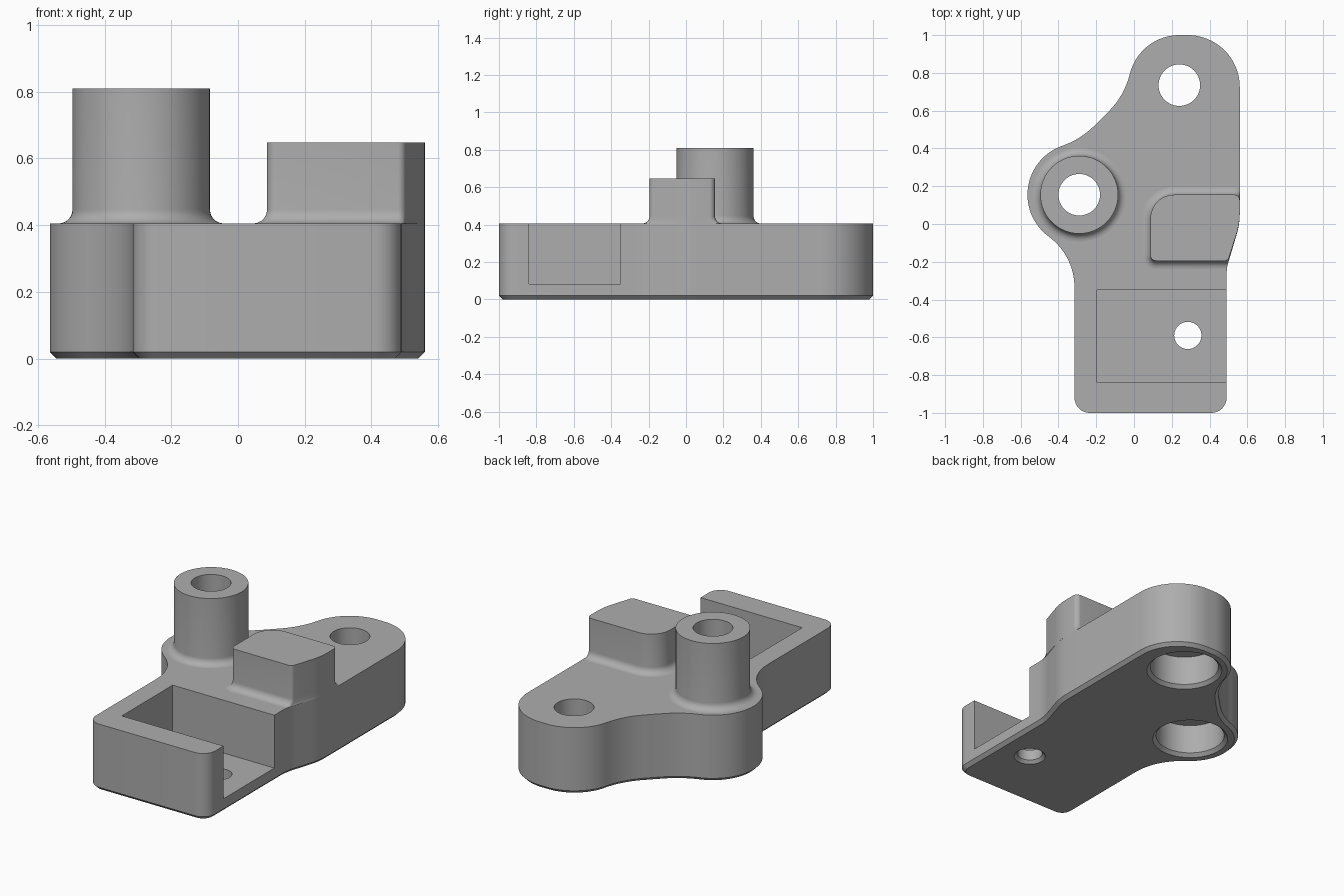
import bpy, bmesh
from math import sin, cos, tan, pi, radians
from mathutils import Vector

cube = bpy.data.objects.get("Cube")
if cube:
    bpy.data.objects.remove(cube, do_unlink=True)

grey = bpy.data.materials.new("machined grey")
grey.use_nodes = True
GREY = (0.42, 0.42, 0.42, 1)
grey.diffuse_color = GREY
grey.node_tree.nodes["Principled BSDF"].inputs["Base Color"].default_value = GREY

TOP = 0.405           # top of the base plate
BOSS = (-0.29, 0.155)
EYE = (0.24, 0.735)
DRAIN = (0.285, -0.59)


def arc(cx, cy, r, a0, a1, n=20):
    """Points on an arc, angles in degrees."""
    steps = [radians(a0 + (a1 - a0) * i / n) for i in range(n + 1)]
    return [(cx + r * cos(a), cy + r * sin(a)) for a in steps]


def fillet(prev, corner, nxt, r, n=8):
    """Points rounding one corner of a path."""
    p, c, q = Vector(prev), Vector(corner), Vector(nxt)
    u, v = (p - c).normalized(), (q - c).normalized()
    half = u.angle(v) / 2
    start, end = c + u * r / tan(half), c + v * r / tan(half)
    centre = c + (u + v).normalized() * r / sin(half)
    a, b = start - centre, end - centre
    sweep = pi - 2 * half
    pts = []
    for i in range(n + 1):
        t = sweep * i / n
        pts.append(tuple(centre + (a * sin(sweep - t) + b * sin(t)) / sin(sweep)))
    return pts


def outline(items):
    """Closed path from rounded corners (x, y, r) and ready-made arcs (lists)."""
    pts, count = [], len(items)
    for i, it in enumerate(items):
        if isinstance(it, list):
            pts += it
            continue
        before, after = items[i - 1], items[(i + 1) % count]
        p = before[-1] if isinstance(before, list) else before[:2]
        q = after[0] if isinstance(after, list) else after[:2]
        pts += fillet(p, it[:2], q, it[2])
    return pts


def loft(name, sections, cap_start=True, cap_end=True):
    """Skin a stack of (path, z) sections that share a point count."""
    bm = bmesh.new()
    rings = [[bm.verts.new((x, y, z)) for x, y in path] for path, z in sections]
    n = len(rings[0])
    for lo, hi in zip(rings, rings[1:]):
        for i in range(n):
            j = (i + 1) % n
            bm.faces.new((lo[i], lo[j], hi[j], hi[i]))
    if cap_start:
        bm.faces.new(rings[0][::-1])
    if cap_end:
        bm.faces.new(rings[-1])
    return finish(name, bm)


def finish(name, bm):
    mesh = bpy.data.meshes.new(name)
    bm.to_mesh(mesh)
    bm.free()
    mesh.materials.append(grey)
    ob = bpy.data.objects.new(name, mesh)
    bpy.context.collection.objects.link(ob)
    return ob


def lathe(name, centre, profile, cap=True):
    return loft(name, [(arc(*centre, r, 0, 354.375, 63), z) for r, z in profile], cap, cap)


def activate(ob):
    bpy.ops.object.select_all(action='DESELECT')
    ob.select_set(True)
    bpy.context.view_layer.objects.active = ob


def cut(target, cutter):
    activate(target)
    mod = target.modifiers.new("cut", 'BOOLEAN')
    mod.operation, mod.solver, mod.object = 'DIFFERENCE', 'EXACT', cutter
    bpy.ops.object.modifier_apply(modifier=mod.name)
    bpy.data.objects.remove(cutter, do_unlink=True)


# Base plate with a chamfered lower rim
plate_path = outline([
    (-0.315, -1, 0.08), (0.49, -1, 0.08),
    (0.49, -0.22, 0.35), (0.56, 0.0, 0.4),
    arc(0.285, 0.725, 0.275, 0, 90),
    arc(0.24, 0.73, 0.27, 90, 165),
    (-0.052, 0.678, 0.42), (-0.28, 0.45, 0.45),
    arc(*BOSS, 0.274, 110, 233, 28),
    (-0.315, -0.17, 0.33),
])
bm = bmesh.new()
base = bm.faces.new([bm.verts.new((x, y, 0)) for x, y in plate_path])
up = bmesh.ops.extrude_face_region(bm, geom=[base])["geom"]
bmesh.ops.translate(bm, vec=(0, 0, TOP),
                    verts=[g for g in up if isinstance(g, bmesh.types.BMVert)])
bmesh.ops.recalc_face_normals(bm, faces=bm.faces)
rim = [e for e in bm.edges if all(v.co.z < 0.001 for v in e.verts)]
bmesh.ops.bevel(bm, geom=rim, offset=0.02, segments=1, affect='EDGES')
plate = finish("base_plate", bm)

# Pocket open to the left side
pocket = [(-0.195, -0.84), (0.8, -0.84), (0.8, -0.35), (-0.195, -0.35)]
cut(plate, loft("pocket_cutter", [(pocket, 0.083), (pocket, 0.6)]))

# Stepped bores under the boss and the eye, and the small drain hole
for centre in (BOSS, EYE):
    cut(plate, lathe("bore_cutter", centre, [
        (0.225, -0.01), (0.195, 0.02), (0.195, 0.2), (0.11, 0.2), (0.11, 0.6)]))
cut(plate, lathe("drain_cutter", DRAIN, [(0.1, -0.01), (0.072, 0.018), (0.072, 0.3)]))

# Flared foot shared by the boss and the block: (outward offset, height)
FOOT = 0.042
flare = [(FOOT * (1 - sin(a)), TOP + FOOT * (1 - cos(a)))
         for a in (pi / 2 * i / 7 for i in range(8))]

# Tubular boss
boss = lathe("boss", BOSS, [(0.206 + f, z) for f, z in flare]
             + [(0.206, 0.81), (0.11, 0.81), (0.11, TOP)], cap=False)


# Stop block flush with the plate edge
def block_path(f):
    return outline([
        (0.087 - f, -0.195 - f, 0.03 + f), (0.497 - f * 0.18, -0.195 - f, 0.025),
        (0.56, 0.0, 0.4), (0.56, 0.155 + f, 0.03), (0.087 - f, 0.155 + f, 0.125 + f)])


block = loft("stop_block", [(block_path(f), z) for f, z in flare]
             + [(block_path(0), 0.647)], cap_start=False)

for ob in (plate, boss, block):
    activate(ob)
    bpy.ops.object.shade_smooth_by_angle(angle=radians(30))
